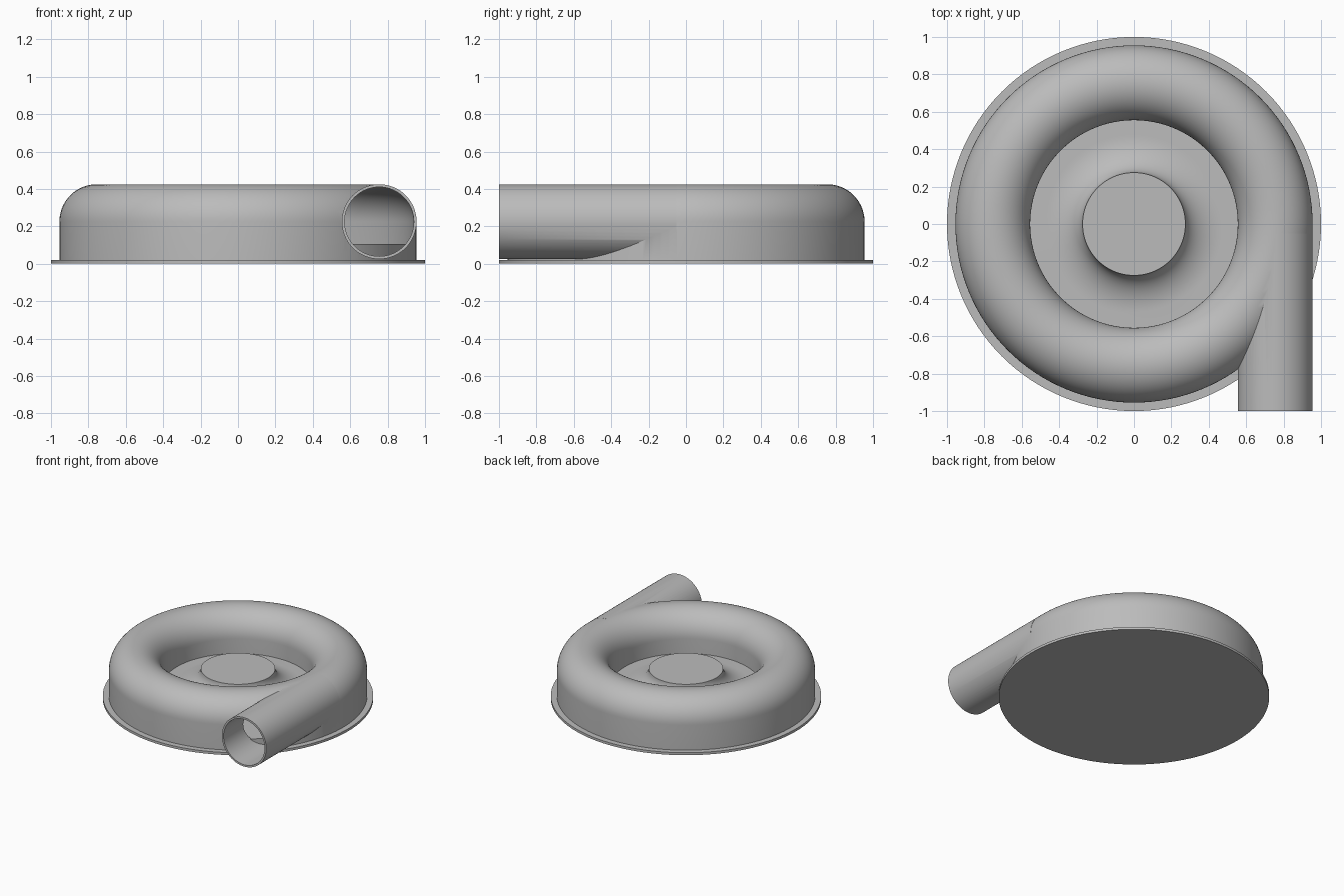
import bpy, bmesh, math
from mathutils import Matrix, Vector

cube = bpy.data.objects.get("Cube")
if cube:
    bpy.data.objects.remove(cube, do_unlink=True)

grey = bpy.data.materials.new("plain grey")
grey.use_nodes = True
COLOUR = (0.5, 0.5, 0.5, 1)
grey.diffuse_color = COLOUR
grey.node_tree.nodes["Principled BSDF"].inputs["Base Color"].default_value = COLOUR

TUBE_R, WALL = 0.2, 0.015      # duct radius and sheet thickness
RING_R, MID_Z = 0.755, 0.225   # centre line of the duct
PLATE_TOP, FLOOR_Z = 0.02, 0.105


def finish(name, bm):
    bmesh.ops.recalc_face_normals(bm, faces=bm.faces)
    mesh = bpy.data.meshes.new(name)
    bm.to_mesh(mesh)
    bm.free()
    mesh.materials.append(grey)
    obj = bpy.data.objects.new(name, mesh)
    bpy.context.collection.objects.link(obj)
    return obj


def smooth(obj):
    bpy.ops.object.select_all(action='DESELECT')
    obj.select_set(True)
    bpy.context.view_layer.objects.active = obj
    bpy.ops.object.shade_smooth_by_angle(angle=math.radians(30))


def revolve(name, profile, closed=False, steps=128):
    """Spin a profile of (radius, height) points about z."""
    bm = bmesh.new()
    verts = [bm.verts.new((r, 0, z)) for r, z in profile]
    pairs = list(zip(verts, verts[1:])) + ([(verts[-1], verts[0])] if closed else [])
    edges = [bm.edges.new(p) for p in pairs]
    bmesh.ops.spin(bm, geom=verts + edges, cent=(0, 0, 0), axis=(0, 0, 1),
                   angle=math.tau, steps=steps, use_duplicate=False)
    bmesh.ops.remove_doubles(bm, verts=bm.verts, dist=1e-5)
    return finish(name, bm)


def arch_ring(name, radius, bottom):
    """Ring with straight sides and a half-round top."""
    arc = [(RING_R + radius * math.cos(a), MID_Z + radius * math.sin(a))
           for a in (math.pi * i / 32 for i in range(33))]
    profile = [(RING_R + radius, bottom)] + arc + [(RING_R - radius, bottom)]
    return revolve(name, profile, closed=True)


def pipe(name, radius, y_front, y_back):
    bm = bmesh.new()
    place = (Matrix.Translation(Vector((RING_R, (y_front + y_back) / 2, MID_Z)))
             @ Matrix.Rotation(math.pi / 2, 4, 'X'))
    bmesh.ops.create_cone(bm, cap_ends=True, segments=64, radius1=radius,
                          radius2=radius, depth=y_back - y_front, matrix=place)
    return finish(name, bm)


def combine(obj, other, operation):
    mod = obj.modifiers.new(operation.title(), 'BOOLEAN')
    mod.operation, mod.object, mod.solver = operation, other, 'EXACT'
    bpy.context.view_layer.update()
    result = bpy.data.meshes.new_from_object(
        obj.evaluated_get(bpy.context.evaluated_depsgraph_get()))
    obj.modifiers.clear()
    obj.data = result
    bpy.data.objects.remove(other, do_unlink=True)


# Hollow volute casing with its tangential outlet pipe
casing = arch_ring("volute_casing", TUBE_R, PLATE_TOP - 0.005)
combine(casing, pipe("outlet_outside", TUBE_R, -1, -0.05), 'UNION')
combine(casing, arch_ring("casing_cavity", TUBE_R - WALL, -0.05), 'DIFFERENCE')
combine(casing, pipe("outlet_bore", TUBE_R - WALL, -1.1, -0.05), 'DIFFERENCE')
smooth(casing)

# Round mounting plate
smooth(revolve("base_plate", [(0, 0), (1, 0), (1, PLATE_TOP), (0, PLATE_TOP)]))

# Inner floor rising in a concave flare to the flat hub
HUB_R, HUB_Z, FLARE = 0.275, 0.24, 0.2
flare = [(HUB_R + FLARE * (1 - math.cos(a)), HUB_Z - (HUB_Z - FLOOR_Z) * math.sin(a))
         for a in (math.pi / 2 * i / 16 for i in range(17))]
rim = RING_R + TUBE_R - WALL / 2
smooth(revolve("floor_and_hub", [(0, HUB_Z)] + flare
               + [(rim, FLOOR_Z), (rim, PLATE_TOP - 0.005), (0, PLATE_TOP - 0.005)]))
